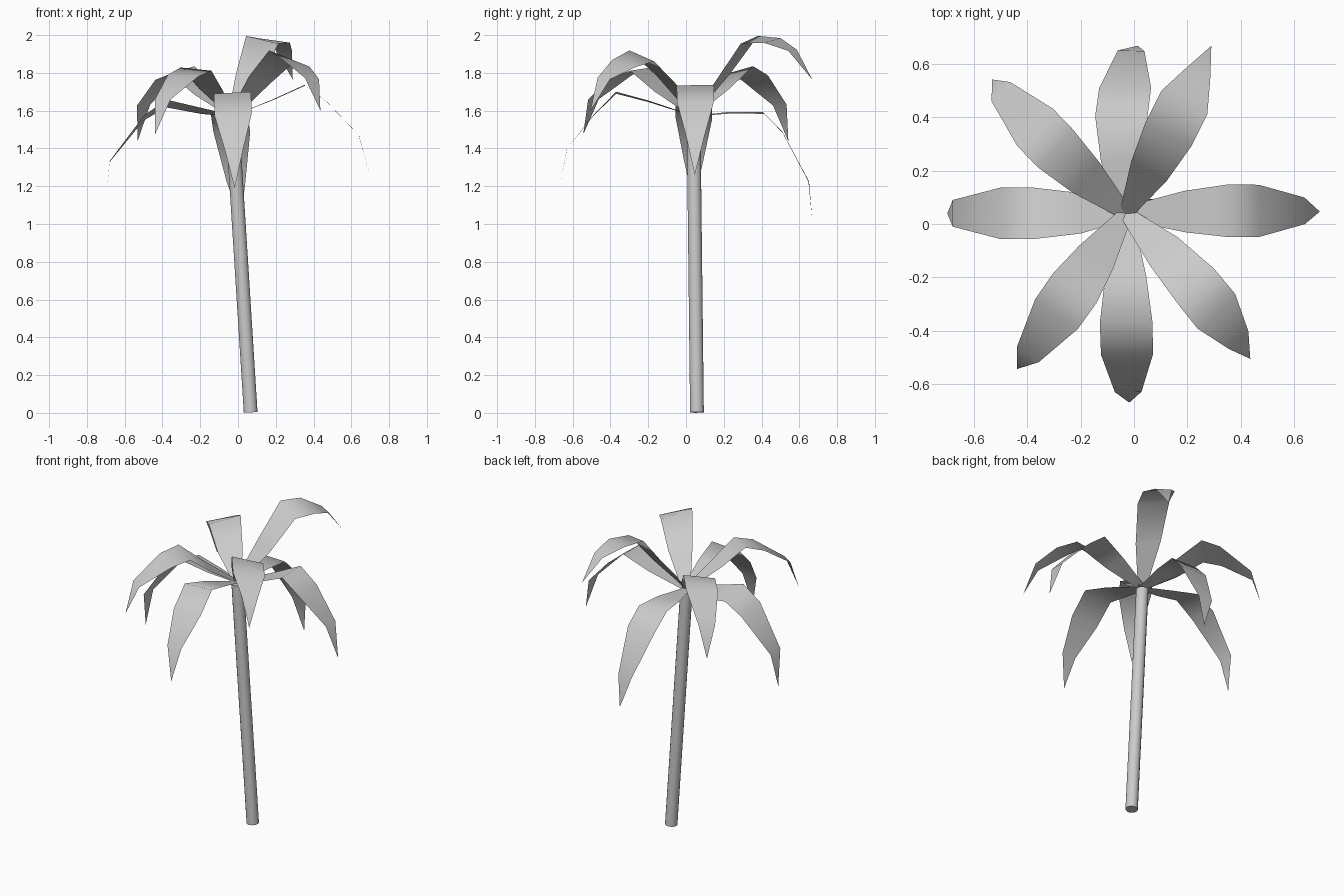
import bpy, bmesh, math
from mathutils import Vector

if "Cube" in bpy.data.objects:
    bpy.data.objects.remove(bpy.data.objects["Cube"])


def finish(bm, name, angle):
    me = bpy.data.meshes.new(name)
    bm.to_mesh(me)
    bm.free()
    ob = bpy.data.objects.new(name, me)
    bpy.context.collection.objects.link(ob)
    bpy.ops.object.select_all(action='DESELECT')
    ob.select_set(True)
    bpy.context.view_layer.objects.active = ob
    bpy.ops.object.shade_smooth_by_angle(angle=math.radians(angle))
    return ob


# Trunk: slim leaning cylinder
foot, top = Vector((0.067, 0.058, 0.003)), Vector((-0.031, 0.04, 1.56))
axis = top - foot
bm = bmesh.new()
bmesh.ops.create_cone(bm, cap_ends=True, segments=16, radius1=0.037, radius2=0.037, depth=axis.length)
bmesh.ops.rotate(bm, verts=bm.verts, matrix=axis.to_track_quat('Z', 'Y').to_matrix())
bmesh.ops.translate(bm, verts=bm.verts, vec=(foot + top) / 2)
finish(bm, "trunk", 40)

# Fronds: thin drooping strips sharing one width pattern, ending in a point
CROWN = Vector((-0.03, 0.04, 0))
BASE = (-0.005, 1.57)
WIDTHS = (0.05, 0.155, 0.198, 0.195, 0.10, 0)
ROLL_FADE = (1, 1, 1, 0.6, 0.25, 0)


def frond(name, heading, bend, roll, path):
    rows = []
    bm = bmesh.new()
    for i, (r, z) in enumerate((BASE,) + path):
        a = math.radians(heading + bend * i / 5)
        t = math.radians(roll * ROLL_FADE[i])
        out = Vector((math.cos(a), math.sin(a), 0))
        side = Vector((-out.y * math.cos(t), out.x * math.cos(t), math.sin(t)))
        p = CROWN + out * r + Vector((0, 0, z))
        if i == 5:
            tip = bm.verts.new(p)
        else:
            half = side * WIDTHS[i] / 2
            rows.append((bm.verts.new(p - half), bm.verts.new(p + half)))
    for (r0, l0), (r1, l1) in zip(rows, rows[1:]):
        bm.faces.new((r0, r1, l1, l0))
    bm.faces.new((rows[-1][0], tip, rows[-1][1]))
    finish(bm, name, 75)


# Each path: distance from crown and height
frond("frond_right", 2, -1.5, 1,
      ((0.22, 1.66), (0.385, 1.735), (0.50, 1.647), (0.67, 1.47), (0.727, 1.26)))
frond("frond_back_right", 61, 2, 12,
      ((0.18, 1.78), (0.335, 1.975), (0.47, 1.972), (0.59, 1.92), (0.705, 1.765)))
frond("frond_back", 97, -11, 3,
      ((0.20, 1.59), (0.37, 1.588), (0.47, 1.487), (0.61, 1.225), (0.63, 1.02)))
frond("frond_back_left", 139, -4, -12,
      ((0.20, 1.70), (0.36, 1.815), (0.47, 1.775), (0.655, 1.63), (0.71, 1.437)))
frond("frond_left", 180, 0, 12,
      ((0.17, 1.60), (0.35, 1.638), (0.47, 1.56), (0.65, 1.33), (0.67, 1.11)))
frond("frond_front_left", 236, -1, -5,
      ((0.20, 1.71), (0.34, 1.82), (0.46, 1.785), (0.645, 1.66), (0.713, 1.475)))
frond("frond_front", 269.5, 1.5, 3,
      ((0.24, 1.65), (0.41, 1.695), (0.53, 1.575), (0.67, 1.40), (0.71, 1.19)))
frond("frond_front_right", -44, -5.5, -17,
      ((0.20, 1.76), (0.38, 1.89), (0.50, 1.85), (0.635, 1.77), (0.718, 1.60)))
